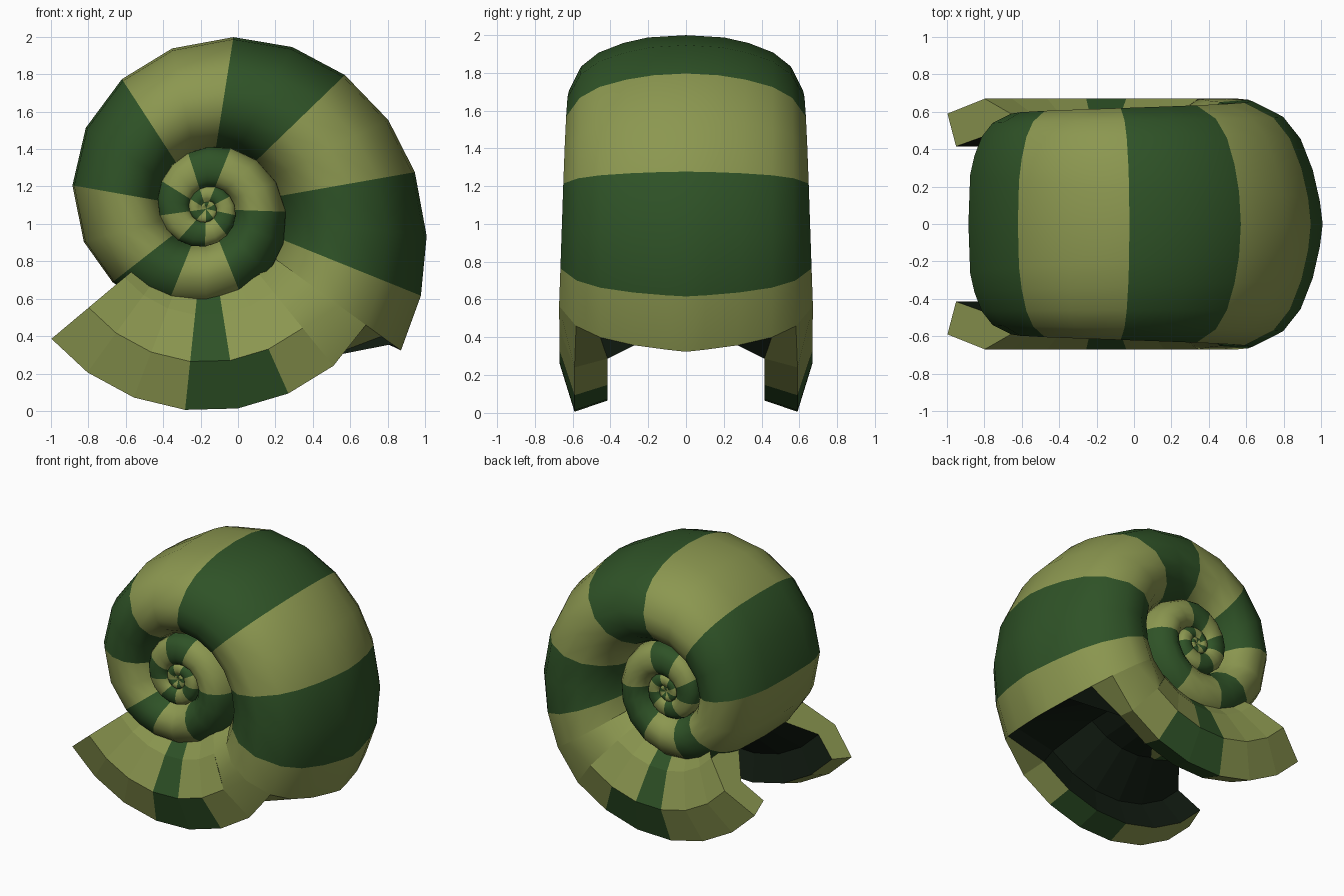
import bpy, math

if "Cube" in bpy.data.objects:
    bpy.data.objects.remove(bpy.data.objects["Cube"])

CX, CZ = -0.17, 1.08          # spiral axis


def material(name, col):
    m = bpy.data.materials.new(name)
    m.diffuse_color = (*col, 1)
    m.use_nodes = True
    m.node_tree.nodes["Principled BSDF"].inputs["Base Color"].default_value = m.diffuse_color
    return m


OLIVE = material("olive", (0.26, 0.31, 0.08))
GREEN = material("green", (0.028, 0.085, 0.02))
LINING = material("lining", (0.006, 0.012, 0.006))


def sweep(name, angles, section, colour, smooth=40, cap=0):
    """Sweep a section of (radius, half width) points round the axis, then mirror it."""
    verts, faces, mats = [], [], []
    n = len(section(angles[0]))
    for a in angles:
        t = math.radians(a)
        for r, w in section(a):
            verts.append((CX + r * math.cos(t), -w, CZ + r * math.sin(t)))
    for i in range(len(angles) - 1):
        for j in range(n - 1):
            faces.append((i * n + j, (i + 1) * n + j, (i + 1) * n + j + 1, i * n + j + 1))
            mats.append(int(colour((angles[i] + angles[i + 1]) / 2, j)))
    if cap:
        faces.append(tuple(range(cap)))
        mats.append(0)
    me = bpy.data.meshes.new(name)
    me.from_pydata(verts, [], faces)
    for m in (OLIVE, GREEN, LINING):
        me.materials.append(m)
    for p, k in zip(me.polygons, mats):
        p.material_index = k
    ob = bpy.data.objects.new(name, me)
    bpy.context.collection.objects.link(ob)
    mir = ob.modifiers.new("mirror", 'MIRROR')
    mir.use_axis = (False, True, False)
    if smooth:
        bpy.context.view_layer.objects.active = ob
        ob.select_set(True)
        bpy.ops.object.shade_smooth_by_angle(angle=math.radians(smooth))
        ob.select_set(False)
    return ob


# Whorl section: (fraction of outer radius, drop from widest point per radius)
WHORL = [(0.987, 0.45), (0.955, 0.31), (0.90, 0.17), (0.82, 0.07), (0.68, 0.0),
         (0.55, 0.01), (0.45, 0.08), (0.385, 0.18), (0.35, 0.31)]


def whorl(a):
    r = 0.93 * math.exp(-(a - 81) / 360)
    w = 0.485 + 0.145 * r
    flat = 1 - 0.5 * min(1, max(0, (a - 358) / 90))      # inner whorls are less rounded
    pts = [(r, 0.0)] + [(f * r, max(0.01, w - d * r * flat)) for f, d in WHORL]
    if a > 800:
        pts[-1] = (0.0, pts[-1][1])                      # close the centre
    return pts


# Stripe edges along the spiral
EDGES = [-22, 10, 44, 81, 123, 170, 218, 248, 292, 358, 428]
while EDGES[-1] < 1300:
    EDGES.append(EDGES[-1] + 40)


def stripe(a, j):
    return sum(a > e for e in EDGES) % 2 == 1


STEPS = [-36, -22, -7, 10, 26, 44, 62, 81, 102, 123, 146, 170]
INNER = [170, 195, 218, 233, 248, 270, 292, 314, 336, 358, 381, 404, 428]
while INNER[-1] < 1220:
    INNER.append(INNER[-1] + 20)

sweep("outer_whorl", STEPS, whorl, stripe)
sweep("inner_whorls", INNER, whorl, stripe)

# Side flaps: dark floor and inner wall, lip, then the striped outside
FLAP = [(0.54, 0.0), (0.57, 0.23), (0.82, 0.47), (1.02, 0.415), (1.08, 0.59),
        (0.82, 0.67), (0.57, 0.56), (0.45, 0.46)]


def flap_colour(a, j):
    if j < 3:
        return 2
    return -96 < a < (-66 if j < 5 else -78)


sweep("side_flaps", [-140, -126, -111, -96, -81, -66, -51], lambda a: FLAP,
      flap_colour, 0, len(FLAP) - 1)

# Cheeks blending the mouth of the shell into the flaps
START = [(1.02, 0.415), (1.08, 0.59), (0.82, 0.67), (0.70, 0.615), (0.57, 0.56), (0.45, 0.46)]


def cheek(a):
    return START if a < -45 else [whorl(a)[k] for k in (3, 4, 5, 6, 7, 9)]


sweep("cheeks", [-51, -36], cheek, lambda a, j: 0)


# Dark mouth wall from the end of the flap floor up to the shell rim
def mouth(a):
    return FLAP[:4] if a < -45 else [whorl(a)[k] for k in range(4)]


sweep("mouth", [-51, -36], mouth, lambda a, j: 2, 0)
